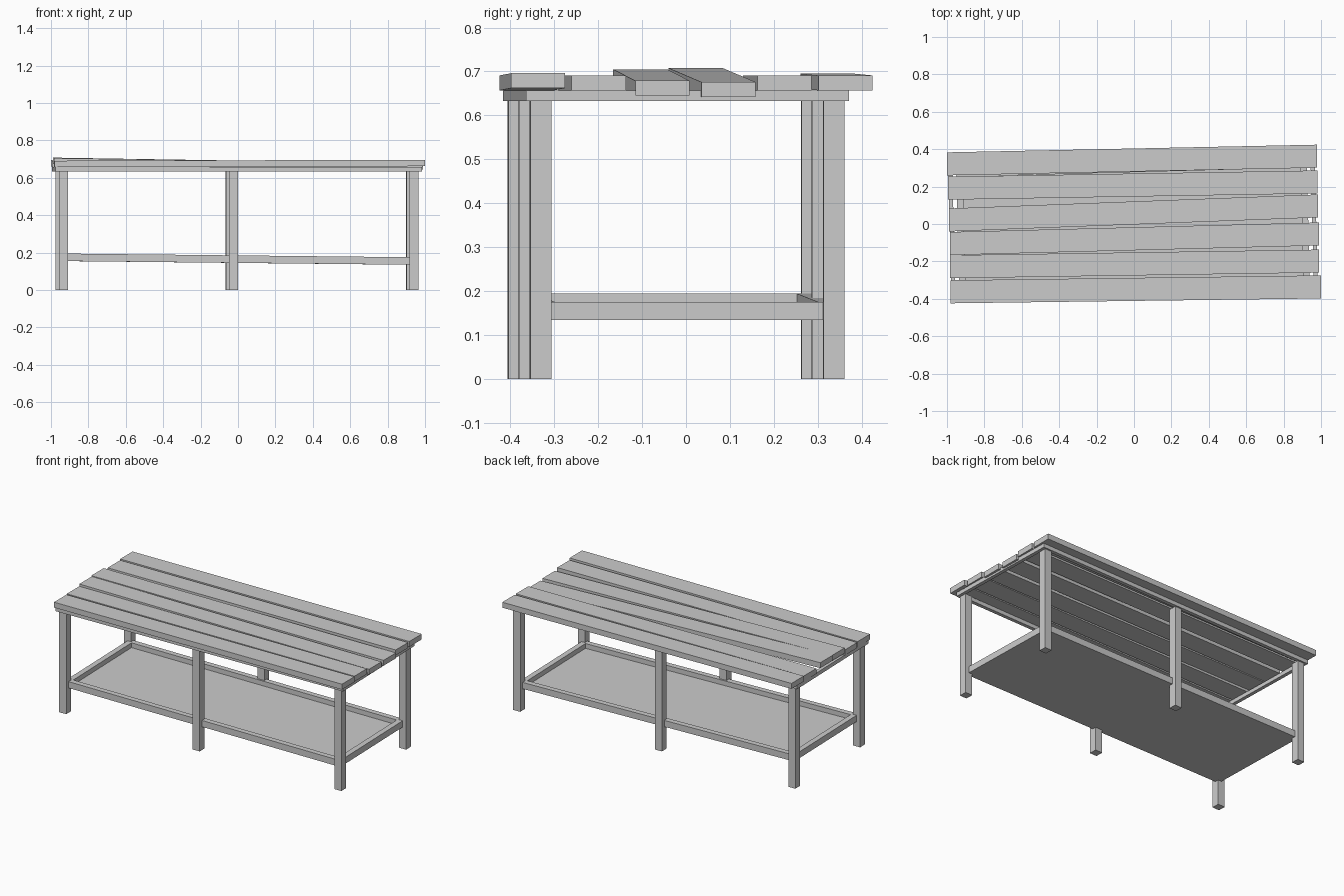
import bpy
from mathutils import Matrix

if "Cube" in bpy.data.objects:
    bpy.data.objects.remove(bpy.data.objects["Cube"])

# Legs, frame and tray share one slightly turned local frame
TURN = Matrix.Translation((-0.005, -0.0225, 0)) @ Matrix.Rotation(0.0267, 4, 'Z')
BOX_FACES = [(0, 1, 3, 2), (4, 6, 7, 5), (0, 4, 5, 1), (2, 3, 7, 6), (0, 2, 6, 4), (1, 5, 7, 3)]


def bar(name, left, right, matrix=Matrix()):
    """Box between two end sections, each (x, y0, y1, z0, z1)."""
    verts = [(x, y, z) for x, y0, y1, z0, z1 in (left, right)
             for y in (y0, y1) for z in (z0, z1)]
    mesh = bpy.data.meshes.new(name)
    mesh.from_pydata(verts, [], BOX_FACES)
    mesh.transform(matrix)
    obj = bpy.data.objects.new(name, mesh)
    bpy.context.collection.objects.link(obj)
    return obj


def box(name, x0, x1, y0, y1, z0, z1, slope=0.0):
    """Box in the turned frame; slope lifts it along x."""
    bar(name, (x0, y0, y1, z0 + slope * x0, z1 + slope * x0),
        (x1, y0, y1, z0 + slope * x1, z1 + slope * x1), TURN)


def rim(name, hx, hy, w, z0, z1, slope=0.0):
    """Rectangular ring of four rails."""
    for label, s in (("front", -1), ("back", 1)):
        y0, y1 = sorted((s * hy, s * (hy - w)))
        box(f"{label}_{name}", -hx, hx, y0, y1, z0, z1, slope)
    for label, s in (("left", -1), ("right", 1)):
        x0, x1 = sorted((s * hx, s * (hx - w)))
        box(f"{label}_{name}", x0, x1, -hy + w, hy - w, z0, z1, slope)


# Six square legs
H = 0.024
for row, y in (("front", -0.3335), ("back", 0.3335)):
    for pos, x in (("left", -0.9375), ("middle", -0.028), ("right", 0.9375)):
        box(f"{row}_{pos}_leg", x - H, x + H, y - H, y + H, 0, 0.633)

# Thin frame carrying the slats
rim("top_rail", 0.98, 0.3675, 0.022, 0.633, 0.657)

# Lower tray, higher at the left end
SLOPE = -0.0106
rim("tray_rail", 0.9375, 0.3335, 0.034, 0.145, 0.185, SLOPE)
box("tray_floor", -0.91, 0.91, -0.305, 0.305, 0.145, 0.155, SLOPE)

# Loose slats: left x, y, z then right x, y, z (front edge, underside)
SLATS = [
    (-0.98, -0.424, 0.657, 1.0, -0.398, 0.662),
    (-0.985, -0.29, 0.657, 0.99, -0.26, 0.657),
    (-0.985, -0.166, 0.671, 0.99, -0.115, 0.645),
    (-0.99, -0.04, 0.674, 0.985, 0.035, 0.642),
    (-0.995, 0.13, 0.657, 0.98, 0.163, 0.657),
    (-1.0, 0.26, 0.661, 0.978, 0.301, 0.657),
]
W, T = 0.123, 0.034
for i, (xl, yl, zl, xr, yr, zr) in enumerate(SLATS, 1):
    bar(f"slat_{i}", (xl, yl, yl + W, zl, zl + T), (xr, yr, yr + W, zr, zr + T))
